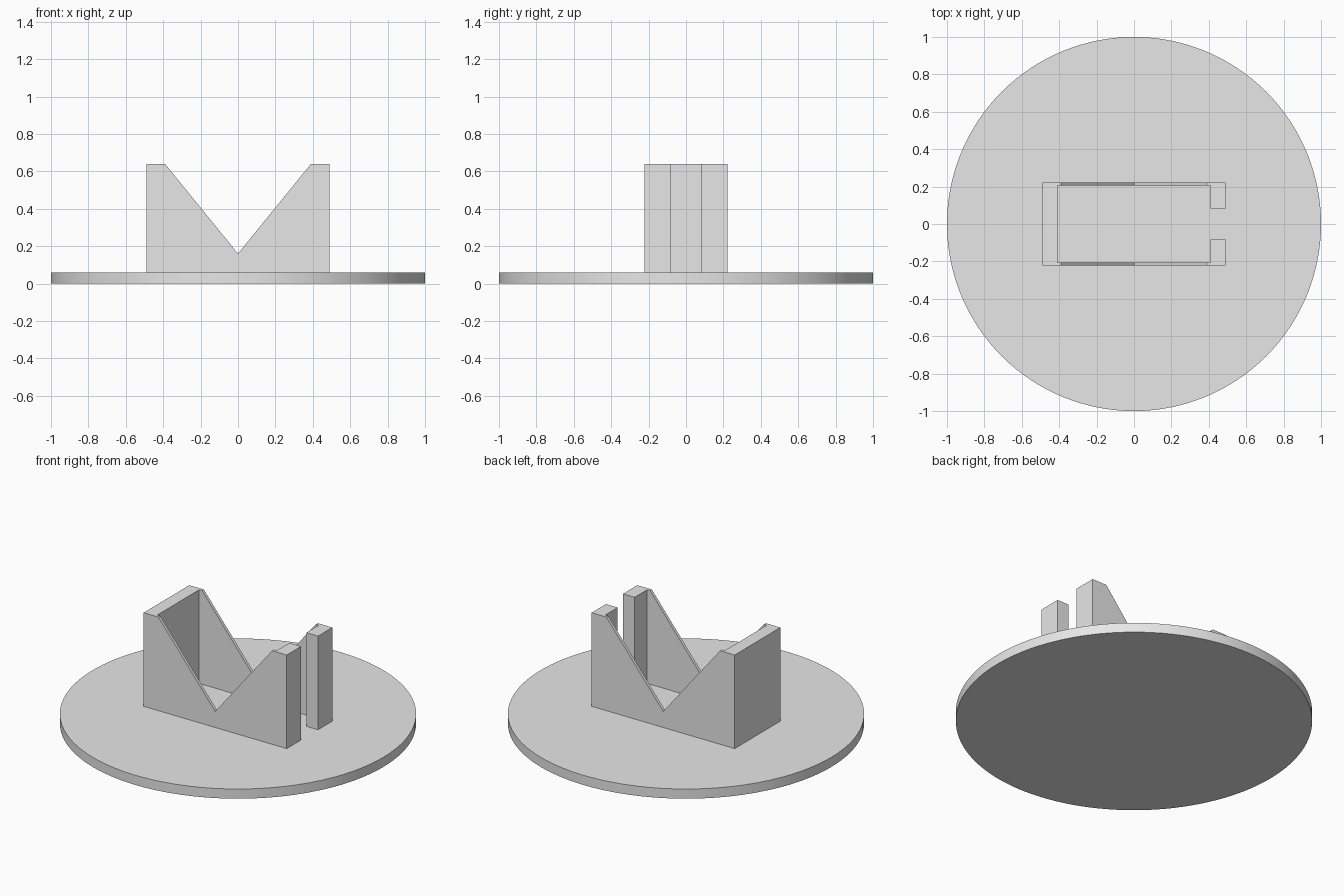
import bpy, bmesh

if "Cube" in bpy.data.objects:
    bpy.data.objects.remove(bpy.data.objects["Cube"])

grey = bpy.data.materials.new("plain grey")
grey.diffuse_color = (0.8, 0.8, 0.8, 1)
grey.use_nodes = True
grey.node_tree.nodes["Principled BSDF"].inputs["Base Color"].default_value = grey.diffuse_color


def prism(name, points, offset):
    """Extrude a closed outline of 3D points along offset."""
    bm = bmesh.new()
    face = bm.faces.new([bm.verts.new(p) for p in points])
    ext = bmesh.ops.extrude_face_region(bm, geom=[face])
    verts = [v for v in ext["geom"] if isinstance(v, bmesh.types.BMVert)]
    bmesh.ops.translate(bm, vec=offset, verts=verts)
    bmesh.ops.recalc_face_normals(bm, faces=bm.faces)
    mesh = bpy.data.meshes.new(name)
    bm.to_mesh(mesh)
    bm.free()
    ob = bpy.data.objects.new(name, mesh)
    bpy.context.collection.objects.link(ob)
    mesh.materials.append(grey)
    return ob


BASE, TOP = 0.06, 0.64
XO, XI = 0.49, 0.41          # outer and inner faces of the end walls
YO, YI, GAP = 0.223, 0.205, 0.083  # side walls and half the slot width

# Round base plate
bpy.ops.mesh.primitive_cylinder_add(vertices=128, radius=1, depth=BASE,
                                    location=(0, 0, BASE / 2))
base = bpy.context.object
base.name = "base_plate"
base.data.materials.append(grey)
bpy.ops.object.shade_smooth_by_angle()

# Holder walls: C-shaped outline, open through a slot on the right
half = [(XI, GAP), (XO, GAP), (XO, YO), (-XO, YO)]
inner = [(XI, GAP), (XI, YI), (-XI, YI)]
outline = half[1:] + [(x, -y) for x, y in reversed(half[1:])]
outline += [(x, -y) for x, y in inner] + [(x, y) for x, y in reversed(inner)]
walls = prism("holder_walls", [(x, y, BASE) for x, y in outline],
              (0, 0, TOP - BASE))

# V notch cut through both side walls
slope, over = 0.39 / (TOP - 0.16), 0.005
w = 0.39 + slope * over
notch = prism("notch_cutter", [(-w, -0.3, TOP + over), (0, -0.3, 0.16),
                               (w, -0.3, TOP + over)], (0, 0.6, 0))
notch.hide_render = True
notch.hide_viewport = True
cut = walls.modifiers.new("notch", 'BOOLEAN')
cut.operation = 'DIFFERENCE'
cut.solver = 'EXACT'
cut.object = notch
